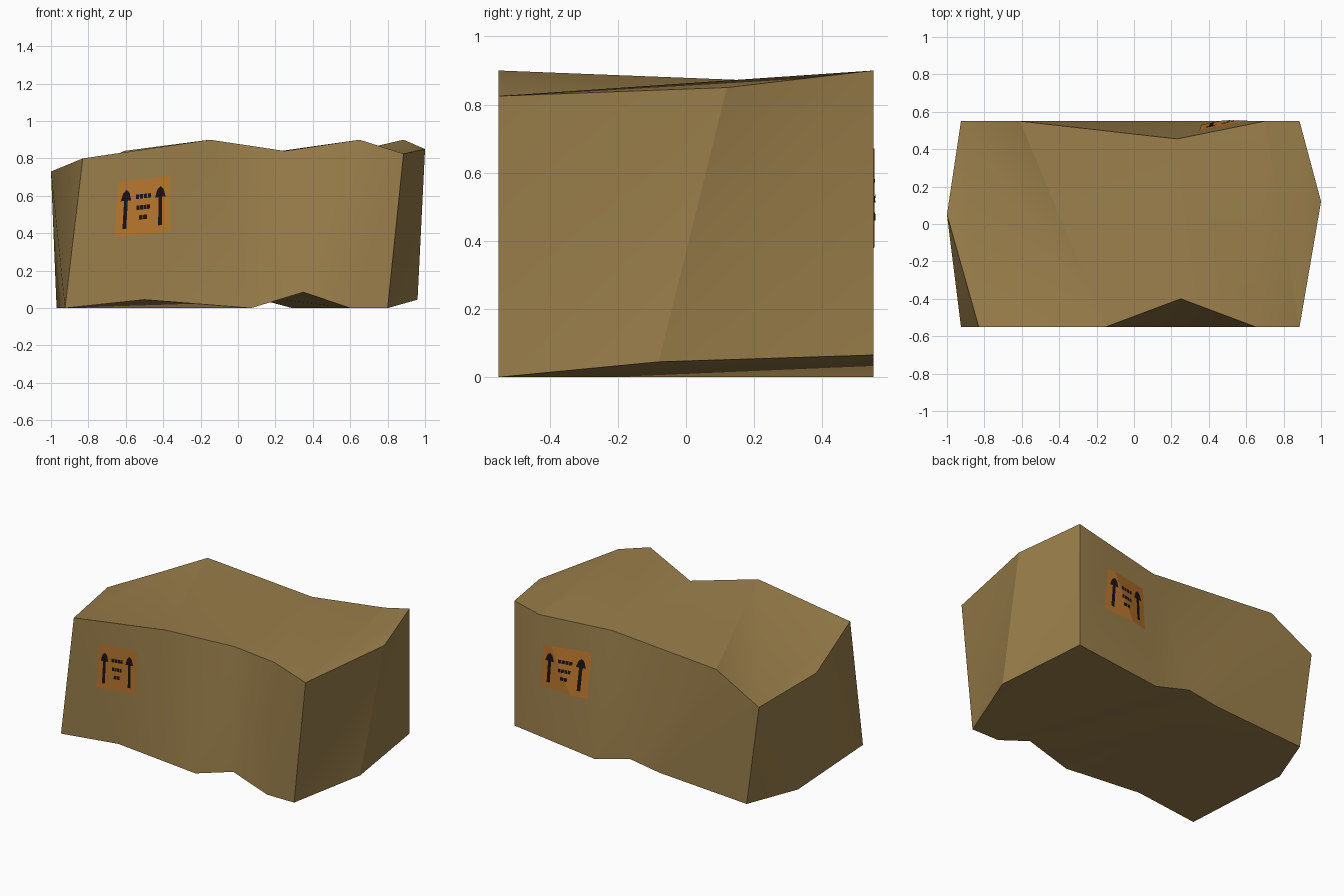
import bpy, bmesh
from mathutils import Vector

if "Cube" in bpy.data.objects:
    bpy.data.objects.remove(bpy.data.objects["Cube"])


def material(name, rgb):
    m = bpy.data.materials.new(name)
    m.diffuse_color = (*rgb, 1)
    m.use_nodes = True
    m.node_tree.nodes["Principled BSDF"].inputs["Base Color"].default_value = m.diffuse_color
    return m


CARD = material("cardboard_brown", (0.327, 0.212, 0.070))
ORANGE = material("label_orange", (0.497, 0.184, 0.028))
INK = material("label_ink", (0.012, 0.006, 0.006))


def finish(bm, name, mat):
    me = bpy.data.meshes.new(name)
    bm.to_mesh(me)
    bm.free()
    me.materials.append(mat)
    ob = bpy.data.objects.new(name, me)
    bpy.context.collection.objects.link(ob)
    return ob


# --- dented cardboard box: rims of the four walls, bridged strip by strip ---
bm = bmesh.new()
H = 0.55


def verts(points):
    return [bm.verts.new(p) for p in points]


def bridge(a, b):
    """Triangle strips between two rows of equal length (repeats make fans)."""
    for i in range(len(a) - 1):
        for tri in ((a[i], a[i + 1], b[i]), (a[i + 1], b[i + 1], b[i])):
            if len(set(tri)) == 3:
                bm.faces.new(tri)


# front rims run left to right, back rims run right to left
front_top = verts([(-.83, -H, .80), (-.15, -H, .90), (.25, -.40, .84), (.65, -H, .90), (.885, -H, .825)])
front_low = verts([(-.925, -H, 0), (-.5, -H, .045), (.07, -H, 0), (.35, -H, .085), (.6, -H, 0), (.8, -H, 0)])
back_top = verts([(.885, H, .90), (.7, H, .857), (.23, .455, .84), (-.61, H, .84), (-.925, H, .67)])
back_low = verts([(.885, H, .065), (.29, H, 0), (.03, H, .07), (-.19, H, .036), (-.834, H, 0)])
left_top, left_low, right_top, right_low = verts(
    [(-1, .05, .73), (-.97, .2, 0), (1, .12, .85), (.96, -.08, .045)])

bridge(front_top[:1] + front_top, front_low)                                   # front wall
bridge(back_top, back_low)                                                     # back wall
bridge([front_top[0], left_top, back_top[-1]], [front_low[0], left_low, back_low[-1]])    # left end
bridge([front_top[-1], right_top, back_top[0]], [front_low[-1], right_low, back_low[0]])  # right end
bridge(front_top, back_top[::-1])                                              # top
bm.faces.new((front_top[0], back_top[-1], left_top))
bm.faces.new((front_top[-1], back_top[0], right_top))
bridge(front_low, back_low[-1:] + back_low[::-1])                              # bottom
bm.faces.new((front_low[0], back_low[-1], left_low))
bm.faces.new((front_low[-1], back_low[0], right_low))
bmesh.ops.recalc_face_normals(bm, faces=bm.faces[:])
box = finish(bm, "cardboard_box", CARD)
bpy.context.view_layer.objects.active = box
box.select_set(True)
bpy.ops.object.shade_smooth_by_angle(angle=0.52)


# --- handling labels: thin sheets following the walls ---
def rect(u0, v0, u1, v1):
    return [(u0, v0), (u1, v0), (u1, v1), (u0, v1)]


def sheet(name, shapes, corners, depth, side, lift, mat):
    """Map label-space polygons onto a wall; depth(x, z) gives the wall's y."""
    bm = bmesh.new()
    c = [Vector(p) for p in corners]
    for shape in shapes:
        vs = []
        for u, v in shape:
            p = c[0].lerp(c[1], u).lerp(c[3].lerp(c[2], u), v)
            vs.append(bm.verts.new((p.x, side * H, p.y)))
        bm.faces.new(vs)
    if side > 0:  # cut along the crease of the back dent
        bmesh.ops.bisect_plane(bm, geom=bm.verts[:] + bm.edges[:] + bm.faces[:],
                               plane_co=(.29, 0, 0), plane_no=(.857, 0, -.41))
    for v in bm.verts:
        v.co.y = depth(v.co.x, v.co.z) + side * lift
    return finish(bm, name, mat)


marks = []
for u in (0.17, 0.82):  # two upward arrows
    marks.append(rect(u - .035, .13, u + .035, .66))
    marks.append([(u - .10, .64), (u + .10, .64), (u + .06, .78), (u, .84), (u - .06, .78)])
for v, half, n in ((.69, .15, 4), (.49, .13, 4), (.31, .08, 2)):  # plain dashes
    step = 2 * half / n
    for i in range(n):
        u = .5 - half + i * step
        marks.append(rect(u + .006, v - .04, u + step - .006, v + .04))

walls = {
    "front": ([(-.66, .38), (-.364, .41), (-.364, .706), (-.64, .674)], lambda x, z: -H, -1),
    "back": ([(.69, .39), (.36, .375), (.349, .675), (.667, .67)],
             lambda x, z: H + min(0, .205 * (x - .29) - .0984 * z), 1),
}
for wall, (corners, depth, side) in walls.items():
    sheet(wall + "_label", [rect(0, 0, 1, 1)], corners, depth, side, .003, ORANGE)
    sheet(wall + "_label_marks", marks, corners, depth, side, .006, INK)
